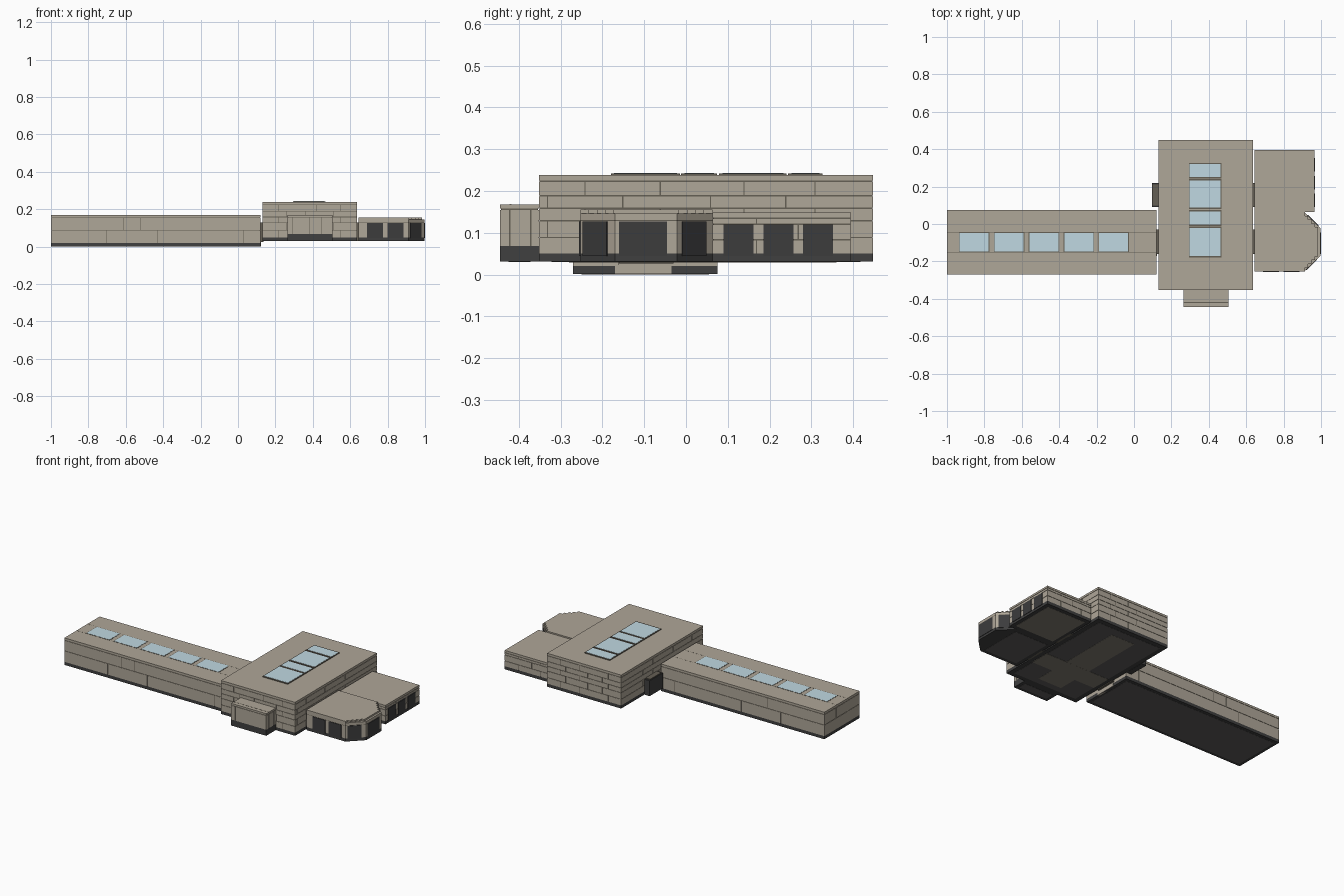
import bpy
import bmesh
from mathutils import Matrix, Vector
from math import atan2

cube = bpy.data.objects.get("Cube")
if cube:
    bpy.data.objects.remove(cube)


def material(name, r, g, b):
    m = bpy.data.materials.new(name)
    m.use_nodes = True
    m.diffuse_color = (r, g, b, 1)
    m.node_tree.nodes["Principled BSDF"].inputs["Base Color"].default_value = (r, g, b, 1)
    return m


STONE = material("tan stone", 0.43, 0.385, 0.315)
DARK = material("dark plinth", 0.05, 0.05, 0.05)
OPENING = material("dark window", 0.045, 0.045, 0.046)
GLASS = material("pale blue glass", 0.53, 0.69, 0.76)
FRAME = material("brown frame", 0.13, 0.115, 0.09)
UNDER = material("grey underside", 0.11, 0.107, 0.103)
FLOOR = material("underfloor brown", 0.22, 0.2, 0.165)
GAP = 0.003


def finish(name, bm, mat):
    bmesh.ops.recalc_face_normals(bm, faces=bm.faces)
    mesh = bpy.data.meshes.new(name)
    bm.to_mesh(mesh)
    bm.free()
    mesh.materials.append(mat)
    obj = bpy.data.objects.new(name, mesh)
    bpy.context.collection.objects.link(obj)
    return obj


def add_box(bm, x, y, z):
    size = [b - a for a, b in (x, y, z)]
    mid = [(a + b) / 2 for a, b in (x, y, z)]
    bmesh.ops.create_cube(bm, size=1, matrix=Matrix.Translation(mid) @ Matrix.Diagonal((*size, 1)))


def box(name, x, y, z, mat):
    bm = bmesh.new()
    add_box(bm, x, y, z)
    return finish(name, bm, mat)


def prism(name, outline, z, mat):
    bm = bmesh.new()
    face = bm.faces.new([bm.verts.new((px, py, z[0])) for px, py in outline])
    top = bmesh.ops.extrude_face_region(bm, geom=[face])["geom"]
    bmesh.ops.translate(bm, vec=(0, 0, z[1] - z[0]), verts=[v for v in top if isinstance(v, bmesh.types.BMVert)])
    return finish(name, bm, mat)


def spans(edges):
    """Block extents between sorted joints, leaving a mortar gap before each inner joint."""
    edges = sorted(edges)
    last = len(edges) - 2
    return [(a, b if i == last else b - GAP) for i, (a, b) in enumerate(zip(edges, edges[1:]))]


def courses(part, x, y, levels, joints_x=(), joints_y=()):
    """Stone blocks in courses round a recessed mortar core, under a one-piece coping."""
    bm = bmesh.new()
    rows = spans(levels)
    for i, z in enumerate(rows):
        coping = i == len(rows) - 1
        for bx in spans([*x] + ([] if coping else [*joints_x[i % 2::2]])):
            for by in spans([*y] + ([] if coping else [*joints_y[i % 2::2]])):
                add_box(bm, bx, by, z)
    finish(part + "_walls", bm, STONE)
    inner = [(a + 0.002, b - 0.002) for a, b in (x, y)]
    box(part + "_mortar", *inner, (levels[0], levels[-1] - 0.004), FRAME)


def plinth(part, x, y, z, rim=0.02):
    """Dark base with a grey panel set inside its rim underneath."""
    box(part + "_plinth", x, y, (z[0] + 0.001, z[1]), DARK)
    box(part + "_underside", (x[0] + rim, x[1] - rim), (y[0] + rim, y[1] - rim), (z[0], z[0] + 0.005), UNDER)


def window(name, a, b, z):
    """Thin dark plate on the wall running from a to b."""
    a, b = Vector(a), Vector(b)
    d = b - a
    bm = bmesh.new()
    mid = (a + b) / 2
    bmesh.ops.create_cube(bm, size=1, matrix=Matrix.Translation((mid.x, mid.y, sum(z) / 2))
                          @ Matrix.Rotation(atan2(d.y, d.x), 4, 'Z')
                          @ Matrix.Diagonal((d.length, 0.006, z[1] - z[0], 1)))
    return finish(name, bm, OPENING)


# Long west wing
WING_X, WING_Y = (-1, 0.12), (-0.27, 0.075)
plinth("wing", WING_X, WING_Y, (0, 0.02))
courses("wing", WING_X, WING_Y, (0.02, 0.09, 0.155, 0.168),
        (-0.7, -0.61, -0.43, -0.52, 0.03), (-0.16, -0.04))
box("wing_end_sill", (0.11, 0.123), (-0.17, -0.035), (0.001, 0.025), STONE)
for y in (-0.151, -0.045):
    box("wing_roof_seam", WING_X, (y - 0.001, y + 0.001), (0.16, 0.1683), FRAME)
for i in range(5):
    x = -0.932 + i * 0.1865
    box("wing_skylight_frame", (x - 0.004, x + 0.159), (-0.152, -0.044), (0.16, 0.1688), FRAME)
    box("wing_skylight", (x, x + 0.155), (-0.148, -0.048), (0.16, 0.1695), GLASS)

# Tall central hall
HALL_X, HALL_Y = (0.13, 0.637), (-0.352, 0.448)
plinth("hall", HALL_X, HALL_Y, (0.03, 0.05), 0.03)
courses("hall", HALL_X, HALL_Y, (0.05, 0.09, 0.13, 0.16, 0.19, 0.225, 0.238),
        (0.22, 0.26, 0.42, 0.36, 0.55, 0.51), (-0.24, -0.33, -0.06, -0.15, 0.14, 0.06, 0.31, 0.24))
for y0, y1 in ((-0.172, -0.021), (-0.004, 0.067), (0.087, 0.233), (0.252, 0.32)):
    box("hall_skylight_frame", (0.293, 0.467), (y0 - 0.008, y1 + 0.007), (0.23, 0.242), FRAME)
    box("hall_skylight", (0.298, 0.462), (y0, y1), (0.23, 0.243), GLASS)

# Front porch block
PORCH_X, PORCH_Y = (0.265, 0.505), (-0.445, -0.352)
plinth("porch", PORCH_X, PORCH_Y, (0.03, 0.068))
courses("porch", PORCH_X, PORCH_Y, (0.068, 0.158, 0.168),
        (0.295, 0.32, 0.385, 0.385, 0.45), (-0.42, -0.4, -0.37))
box("porch_roof_seam", PORCH_X, (-0.422, -0.418), (0.16, 0.1685), FRAME)

# Side door and short links between the blocks
box("side_door_box", (0.095, 0.13), (0.09, 0.22), (0.03, 0.125), DARK)
box("side_door_roof", (0.098, 0.13), (0.1, 0.21), (0.125, 0.13), FRAME)
box("wing_link", (0.115, 0.135), (-0.16, -0.03), (0.026, 0.13), FRAME)
for y in ((-0.16, -0.03), (0.09, 0.22)):
    box("annex_link", (0.63, 0.65), y, (0.031, 0.13), FRAME)

# Rear annex with three windows
REAR_X, REAR_Y = (0.645, 0.965), (0.063, 0.395)
box("rear_annex_plinth", REAR_X, REAR_Y, (0.031, 0.05), DARK)
box("rear_annex_floor", (0.67, 0.94), (0.09, 0.37), (0.03, 0.035), FLOOR)
courses("rear_annex", REAR_X, REAR_Y, (0.05, 0.085, 0.122, 0.136, 0.148),
        (0.72, 0.78, 0.87), (0.17, 0.27))
for i in range(3):
    y = 0.09 + i * 0.095
    window("rear_annex_window", (0.965, y), (0.965, y + 0.072), (0.045, 0.12))

# Front annex ending in a three-sided bay
bay = [(0.645, -0.253), (0.912, -0.253), (0.997, -0.17), (0.997, -0.022), (0.912, 0.063), (0.645, 0.063)]
prism("bay_plinth", bay, (0.031, 0.05), DARK)
prism("bay_walls", bay, (0.05, 0.128), STONE)
prism("bay_seam", bay, (0.128, 0.1305), FRAME)
prism("bay_lintel", bay, (0.1305, 0.146), STONE)
box("bay_underside", (0.67, 0.9), (-0.23, 0.04), (0.03, 0.035), UNDER)

# Stepped roof slab set back from the bay corners
N = 5
stairs = []
for i in range(N):
    x0, x1 = 0.895 + 0.09 * i / N, 0.895 + 0.09 * (i + 1) / N
    y = -0.253 + 0.1 * i / N
    stairs += [(x0, y), (x1, y)] if i else [(x1, y)]
mirrored = [(x, -0.19 - y) for x, y in reversed(stairs)]
prism("bay_roof", [(0.645, -0.253)] + stairs + mirrored + [(0.645, 0.063)], (0.146, 0.156), STONE)

# Bay windows
for a, b in (((0.69, -0.253), (0.775, -0.253)), ((0.8, -0.253), (0.885, -0.253)),
             ((0.92, -0.245), (0.978, -0.188)), ((0.997, -0.16), (0.997, -0.045)),
             ((0.985, -0.01), (0.928, 0.047))):
    window("bay_window", a, b, (0.045, 0.127))

# Floor panels under the hall
box("hall_floor_strip", (0.3, 0.465), (-0.28, 0.36), (0.0292, 0.031), FLOOR)
box("hall_floor_cross", (0.16, 0.61), (-0.16, -0.035), (0.0288, 0.031), FLOOR)
